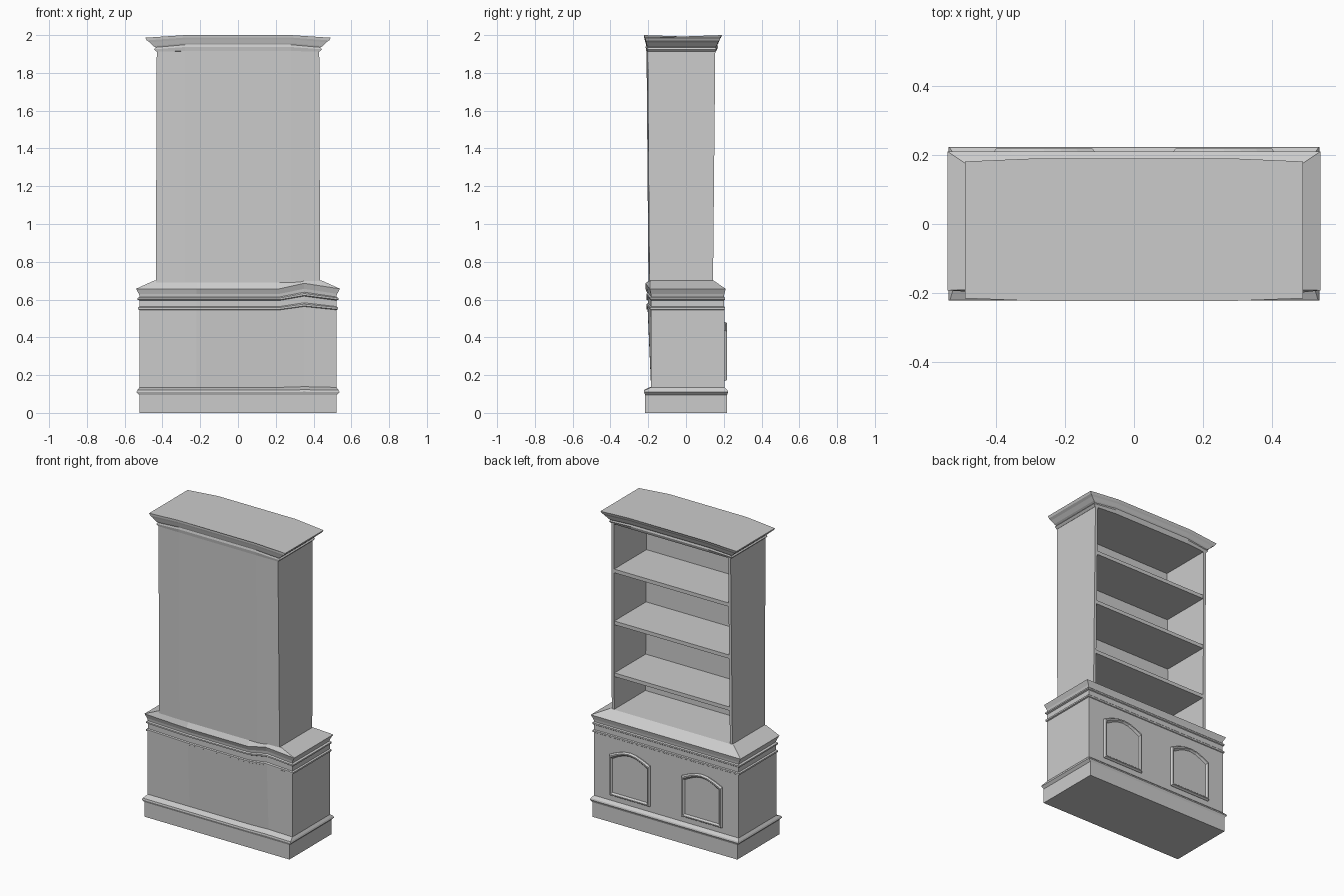
import bpy, math

if "Cube" in bpy.data.objects:
    bpy.data.objects.remove(bpy.data.objects["Cube"])


def make(name, verts, faces):
    me = bpy.data.meshes.new(name)
    me.from_pydata(verts, [], faces)
    me.update()
    ob = bpy.data.objects.new(name, me)
    bpy.context.collection.objects.link(ob)
    return ob


def loft(name, rings):
    """Skin equal-length rings and cap both ends."""
    n = len(rings[0])
    verts = [p for r in rings for p in r]
    faces = [(i * n + j, i * n + (j + 1) % n, (i + 1) * n + (j + 1) % n, (i + 1) * n + j)
             for i in range(len(rings) - 1) for j in range(n)]
    faces += [tuple(reversed(range(n))), tuple(range((len(rings) - 1) * n, len(rings) * n))]
    return make(name, verts, faces)


def ring(z, hx, y0, y1, front=(), rear=()):
    """Rectangle; front/rear list extra points as (x, bulge, rise)."""
    pts = [(-hx, y0, z)] + [(x, y0 - b, z + r) for x, b, r in front]
    pts += [(hx, y0, z), (hx, y1, z)]
    pts += [(x, y1 + b, z + r) for x, b, r in reversed(rear)]
    return pts + [(-hx, y1, z)]


# Lower cabinet: plinth, body and stacked mouldings, with a slightly warped -y side
lower = [  # z, half width, y0, y1, bulge, rise
    (0.00, .522, -.216, .217, 0, 0), (.095, .522, -.216, .217, 0, 0),
    (.11, .537, -.222, .223, 0, .002), (.12, .533, -.220, .220, 0, .003),
    (.135, .522, -.185, .203, 0, .004), (.545, .522, -.185, .203, .018, .018),
    (.548, .530, -.190, .207, .018, .018), (.558, .530, -.190, .207, .018, .018),
    (.563, .521, -.184, .202, .018, .020), (.595, .521, -.184, .202, .018, .023),
    (.599, .531, -.191, .207, .018, .023), (.608, .531, -.191, .207, .018, .024),
    (.614, .520, -.184, .201, .018, .025), (.630, .525, -.186, .203, .018, .027),
    (.657, .540, -.192, .210, .023, .029), (.70, .445, -.190, .147, .004, 0),
]
loft("lower_cabinet", [
    ring(z, hx, y0, y1, [(-.22, b, 0), (.22, b, 0), (.35, b, r)], [(-.22, 0, 0), (.22, 0, 0), (.35, 0, 0)])
    for z, hx, y0, y1, b, r in lower])

# Crown cornice, gently domed in the middle
crown = [
    (1.912, .431, -.203, .152, .004), (1.925, .444, -.206, .160, .012),
    (1.935, .436, -.203, .157, .014), (1.942, .448, -.206, .162, .015),
    (1.962, .468, -.211, .170, .015), (1.972, .483, -.214, .176, .015),
    (1.986, .490, -.215, .181, .014),
]
loft("crown", [
    ring(z, hx, y0, y1, [(-.28, .008, r), (.28, .008, r)], [(-.28, .009, r), (.28, .009, r)])
    for z, hx, y0, y1, r in crown])

# Upper case: panel on the -y side, and two tapering sides
bulge = [(-.28, .006, 0), (.28, .006, 0)]
flat = [(-.28, 0, 0), (.28, 0, 0)]
loft("case_panel", [ring(.69, .434, -.193, -.178, bulge, flat),
                    ring(1.92, .43, -.203, -.185, bulge, flat)])
for side, label in ((-1, "left"), (1, "right")):
    def section(z, x, y0, y1):
        return [(side * x + dx, y, z) for dx, y in
                ((-.009, y0), (.009, y0), (.009, y1), (-.009, y1))]
    loft(label + "_side", [section(.69, .426, -.193, .143), section(1.92, .421, -.203, .155)])

# Shelves
for i, z in enumerate((.925, 1.265, 1.605)):
    y1 = .14 + .012 * (z - .7) / 1.22
    loft("shelf_%d" % (i + 1), [ring(z - .012, .418, -.185, y1), ring(z + .012, .418, -.185, y1)])


# Arched raised door panels
def door_outline(cx, d, y):
    w = .146 - d
    pts = [(cx - w, y, .17 + d), (cx + w, y, .17 + d)]
    for k in range(7):
        t = 1 - k / 3
        pts.append((cx + w * t, y, .435 - d + .045 * math.cos(t * math.pi / 2)))
    return pts


for cx, label in ((-.26, "left"), (.26, "right")):
    loft(label + "_door", [door_outline(cx, d, y) for d, y in
                           ((0, .198), (0, .209), (.006, .218), (.013, .218), (.022, .207))])

# Consistent outward normals
import bmesh
for ob in bpy.data.objects:
    bm = bmesh.new()
    bm.from_mesh(ob.data)
    bmesh.ops.recalc_face_normals(bm, faces=bm.faces)
    bm.to_mesh(ob.data)
    bm.free()
